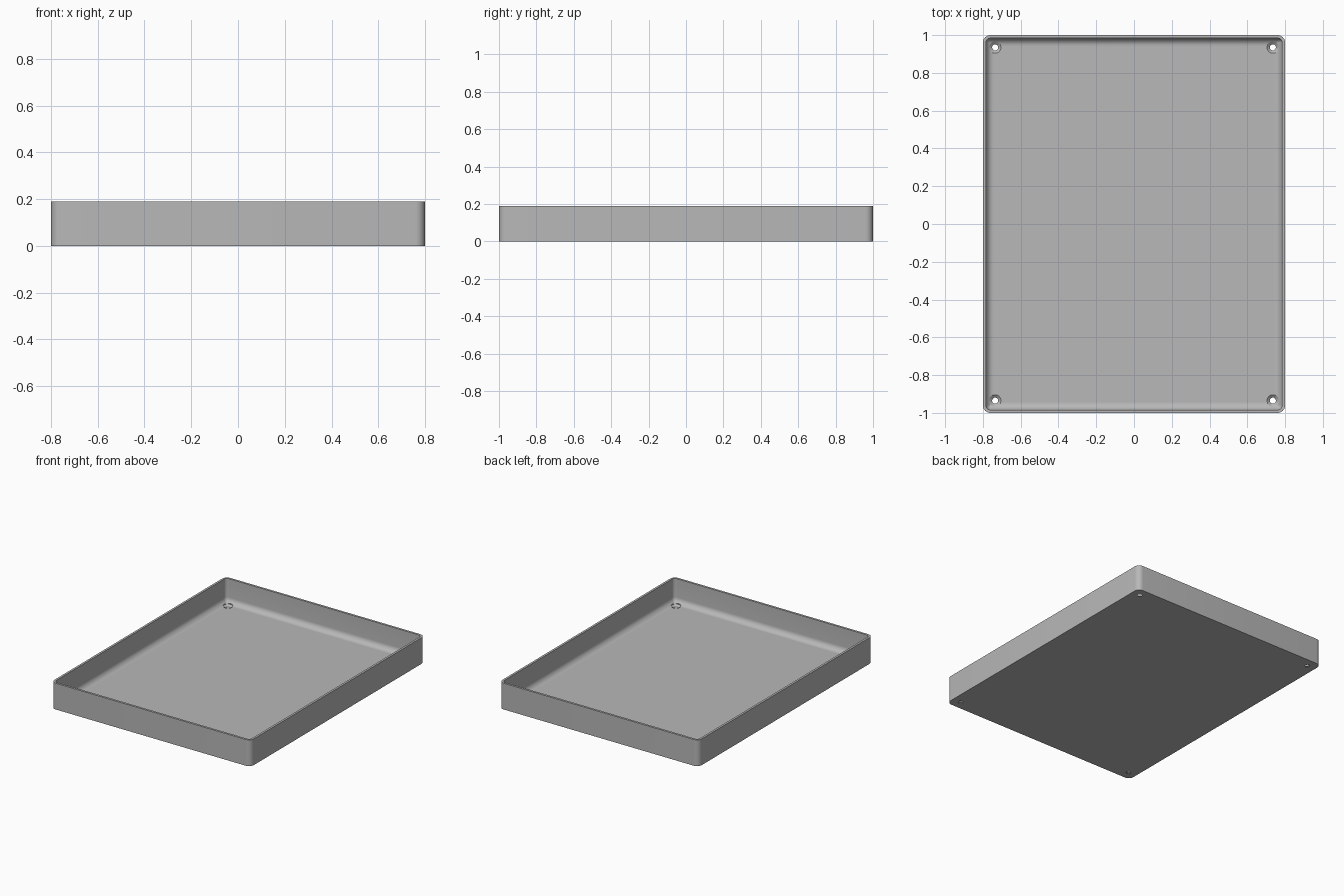
import bpy, bmesh, math

cube = bpy.data.objects.get("Cube")
if cube:
    bpy.data.objects.remove(cube, do_unlink=True)

HALF_X, HALF_Y, HEIGHT = 0.8, 1.0, 0.19
CORNER, WALL, FLOOR, FILLET = 0.04, 0.016, 0.016, 0.04
HOLE_X, HOLE_Y = 0.735, 0.935
STEPS = 8

grey = bpy.data.materials.new("plain_grey")
grey.use_nodes = True
colour = (0.48, 0.48, 0.48, 1)
grey.diffuse_color = colour
grey.node_tree.nodes["Principled BSDF"].inputs["Base Color"].default_value = colour


def make_object(name, bm):
    bmesh.ops.recalc_face_normals(bm, faces=bm.faces)
    mesh = bpy.data.meshes.new(name)
    bm.to_mesh(mesh)
    bm.free()
    mesh.materials.append(grey)
    obj = bpy.data.objects.new(name, mesh)
    bpy.context.collection.objects.link(obj)
    return obj


def rounded_ring(bm, inset, z):
    """Rounded rectangle loop, drawn in from the outer wall."""
    r = max(CORNER - inset, 0.004)
    cx, cy = HALF_X - inset - r, HALF_Y - inset - r
    ring = []
    for q, (sx, sy) in enumerate([(1, 1), (-1, 1), (-1, -1), (1, -1)]):
        for i in range(STEPS + 1):
            a = (q + i / STEPS) * math.pi / 2
            ring.append(bm.verts.new((sx * cx + r * math.cos(a),
                                      sy * cy + r * math.sin(a), z)))
    return ring


def loft(bm, rings):
    for a, b in zip(rings, rings[1:]):
        for i in range(len(a)):
            j = (i + 1) % len(a)
            bm.faces.new((a[i], a[j], b[j], b[i]))
    bm.faces.new(rings[0])
    bm.faces.new(rings[-1])


# Tray: outer wall, rim, inner wall, then the rounded cove to the floor
profile = [(0, 0), (0, HEIGHT), (WALL, HEIGHT)]
for i in range(STEPS + 1):
    a = i / STEPS * math.pi / 2
    profile.append((WALL + FILLET * (1 - math.cos(a)),
                    FLOOR + FILLET * (1 - math.sin(a))))
bm = bmesh.new()
loft(bm, [rounded_ring(bm, inset, z) for inset, z in profile])
tray = make_object("tray", bm)

# Countersunk screw holes, one in each corner
bm = bmesh.new()
for sx in (-1, 1):
    for sy in (-1, 1):
        rings = []
        for r, z in [(0.016, -0.02), (0.016, 0.004), (0.032, 0.017), (0.032, 0.06)]:
            rings.append([bm.verts.new((sx * HOLE_X + r * math.cos(k * math.pi / 16),
                                        sy * HOLE_Y + r * math.sin(k * math.pi / 16), z))
                          for k in range(32)])
        loft(bm, rings)
cutter = make_object("hole_cutter", bm)
cutter.hide_render = True

cut = tray.modifiers.new("screw_holes", "BOOLEAN")
cut.operation = "DIFFERENCE"
cut.solver = "EXACT"
cut.object = cutter
bpy.ops.object.select_all(action="DESELECT")
tray.select_set(True)
bpy.context.view_layer.objects.active = tray
bpy.ops.object.modifier_apply(modifier=cut.name)
bpy.data.objects.remove(cutter, do_unlink=True)
bpy.ops.object.shade_smooth_by_angle(angle=math.radians(30))
